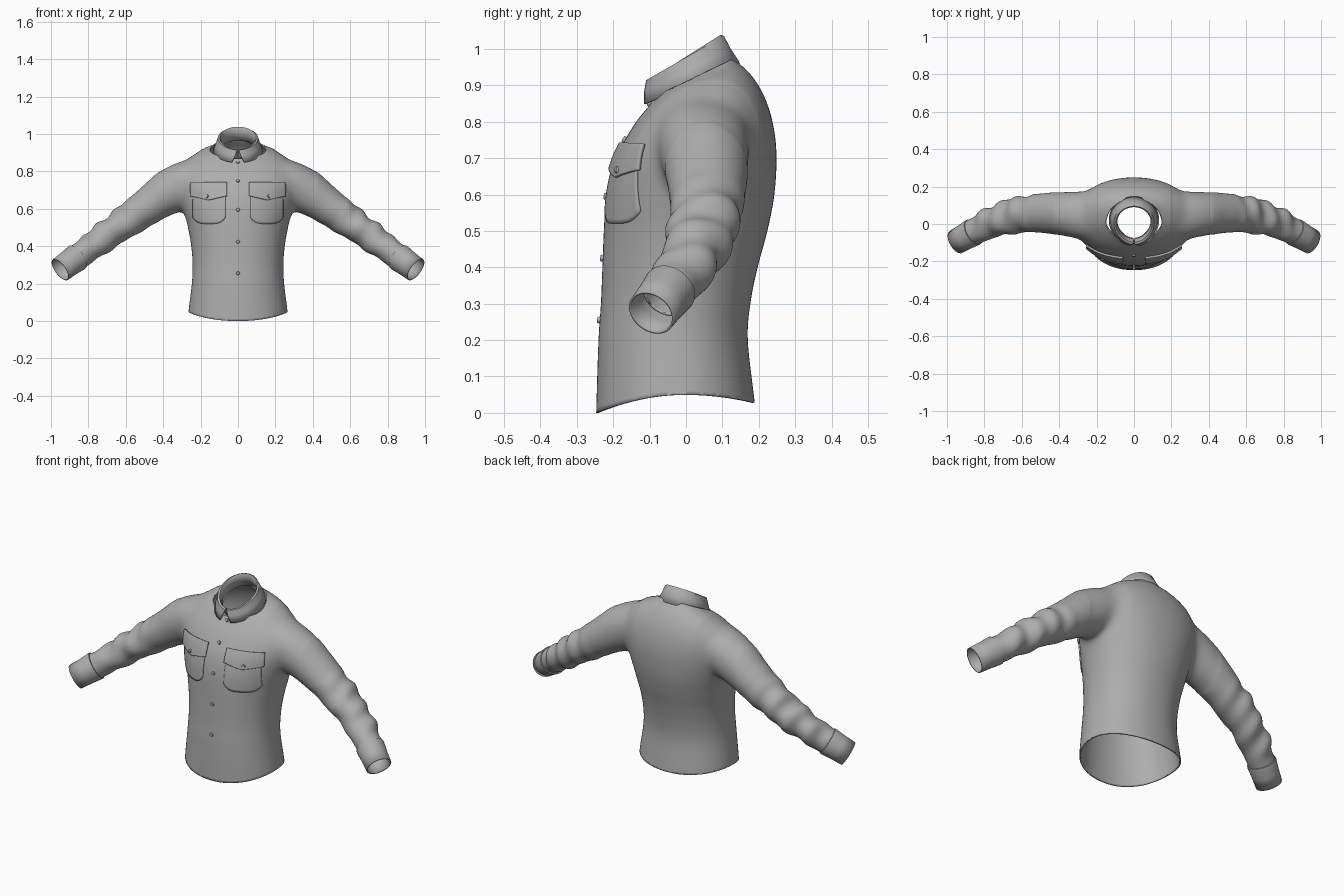
import bpy, bmesh, math
from mathutils import Vector
from mathutils.bvhtree import BVHTree

cube = bpy.data.objects.get("Cube")
if cube:
    bpy.data.objects.remove(cube)

cloth = bpy.data.materials.new("grey_cloth")
cloth.use_nodes = True
cloth.diffuse_color = (0.42, 0.42, 0.42, 1)
cloth.node_tree.nodes["Principled BSDF"].inputs["Base Color"].default_value = (0.42, 0.42, 0.42, 1)


def add_object(name, bm, thickness=0.0, offset=-1, angle=40):
    """Turn a bmesh into a smooth shaded object, optionally with cloth thickness."""
    mesh = bpy.data.meshes.new(name)
    bm.to_mesh(mesh)
    bm.free()
    mesh.materials.append(cloth)
    obj = bpy.data.objects.new(name, mesh)
    bpy.context.collection.objects.link(obj)
    if thickness:
        mod = obj.modifiers.new("thickness", 'SOLIDIFY')
        mod.thickness, mod.offset = thickness, offset
    bpy.ops.object.select_all(action='DESELECT')
    obj.select_set(True)
    bpy.context.view_layer.objects.active = obj
    bpy.ops.object.shade_smooth_by_angle(angle=math.radians(angle))
    return obj


def spline(keys, steps):
    """Smooth Catmull-Rom samples through tuples of numbers."""
    pts = [keys[0]] + list(keys) + [keys[-1]]
    out = []
    for i in range(1, len(pts) - 2):
        for s in range(steps):
            t = s / steps
            out.append([0.5 * (2 * b + (c - a) * t + (2 * a - 5 * b + 4 * c - d) * t * t
                               + (3 * b - a - 3 * c + d) * t ** 3)
                        for a, b, c, d in zip(*pts[i - 1:i + 3])])
    return out + [list(keys[-1])]


def loft(bm, rings, closed=True, caps=False):
    """Skin a list of point rings."""
    loops = [[bm.verts.new(p) for p in ring] for ring in rings]
    n = len(loops[0])
    faces = []
    for a, b in zip(loops, loops[1:]):
        for i in range(n if closed else n - 1):
            j = (i + 1) % n
            faces.append(bm.faces.new((a[i], a[j], b[j], b[i])))
    if caps:
        faces += [bm.faces.new(loops[0]), bm.faces.new(loops[-1])]
    bmesh.ops.recalc_face_normals(bm, faces=faces)


def angles(n):
    return [2 * math.pi * i / n for i in range(n)]


# Torso rings: half width, front y, front z, back y, back z, shoulder lift
TORSO = [(.27, -.25, -.06, .20, -.06, 0), (.265, -.247, .05, .189, .05, 0),
         (.247, -.241, .2, .17, .2, 0), (.243, -.234, .3, .177, .3, 0),
         (.25, -.23, .4, .197, .4, 0), (.268, -.226, .5, .224, .5, 0),
         (.295, -.219, .6, .243, .6, 0), (.32, -.197, .69, .249, .71, 0),
         (.325, -.165, .755, .238, .80, 0), (.285, -.137, .80, .215, .87, .015),
         (.21, -.113, .83, .182, .925, .025), (.14, -.097, .85, .145, .962, .02),
         (.105, -.085, .885, .115, 1.0, .01)]


def torso_ring(k):
    hw, yf, zf, yb, zb, lift = k
    ring = []
    for a in angles(64):
        c, s = math.cos(a), math.sin(a)
        x = hw * math.copysign(abs(c) ** .93, c)
        y = (yf + yb) / 2 + (yb - yf) / 2 * math.copysign(abs(s) ** .93, s)
        ring.append((x, y, zf + (zb - zf) * (s + 1) / 2 + lift * c * c))
    return ring


# Sleeve path: x, y, z, radius in depth, radius in height
SLEEVE = [(.14, .04, .79, .12, .09), (.25, .045, .752, .13, .115), (.35, .053, .70, .122, .122),
          (.45, .058, .635, .11, .105), (.55, .055, .565, .10, .091), (.66, .04, .488, .094, .082),
          (.76, .008, .415, .082, .074), (.85, -.038, .348, .071, .07), (.95, -.095, .275, .066, .066),
          (1.0, -.123, .238, .065, .065)]
END = Vector(SLEEVE[-2][:3])
AXIS = (END - Vector(SLEEVE[-3][:3])).normalized()


def tube_ring(centre, axis, ry, rz, side, count, fold=0.0):
    u = (Vector((0, 1, 0)) - axis * axis.y).normalized()
    w = axis.cross(u)
    ring = []
    for a in angles(count):
        f = fold * math.sin(72 * centre.x + 2.2 * math.sin(a + 1)) * (0.7 + 0.5 * math.cos(a - .6))
        f += fold * .6 * math.sin(41 * centre.x + 2 * a)
        p = centre + u * (ry + f) * math.cos(a) + w * (rz + f) * math.sin(a)
        ring.append((p.x * side, p.y, p.z))
    return ring


def sleeve_rings(side):
    pts = spline(SLEEVE, 8)
    rings = []
    for i, p in enumerate(pts):
        a, b = pts[max(i - 1, 0)], pts[min(i + 1, len(pts) - 1)]
        axis = (Vector(b[:3]) - Vector(a[:3])).normalized()
        envelope = max(0, 1 - abs((p[0] - .69) / .19) ** 2.5)
        rings.append(tube_ring(Vector(p[:3]), axis, p[3], p[4], side, 40, .0075 * envelope))
    return rings


# Shirt body: torso and sleeves fused into one skin
bm = bmesh.new()
loft(bm, [torso_ring(k) for k in spline(TORSO, 5)], caps=True)
for side in (1, -1):
    loft(bm, sleeve_rings(side), caps=True)
draft = add_object("shirt_draft", bm)
remesh = draft.modifiers.new("fuse", 'REMESH')
remesh.mode, remesh.voxel_size = 'VOXEL', 0.011
smooth = draft.modifiers.new("soften", 'SMOOTH')
smooth.factor, smooth.iterations = 0.5, 5
bm = bmesh.new()
bm.from_object(draft, bpy.context.evaluated_depsgraph_get())
bpy.data.objects.remove(draft)

# Soften the shoulder and armpit joins
joint = [v for v in bm.verts if .2 < abs(v.co.x) < .42 and v.co.z > .5]
for _ in range(25):
    bmesh.ops.smooth_vert(bm, verts=joint, factor=0.5, use_axis_x=True, use_axis_y=True, use_axis_z=True)


def cut(point, normal):
    bmesh.ops.bisect_plane(bm, geom=bm.verts[:] + bm.edges[:] + bm.faces[:],
                           plane_co=point, plane_no=normal, clear_outer=True)


# Open the hem, neck and wrists
cut((0, 0, .05), (0, 0, -1))
cut((0, -.09, .868), (0, -.43, .9))
for side in (1, -1):
    p = END - AXIS * .09
    cut((p.x * side, p.y, p.z), (AXIS.x * side, AXIS.y, AXIS.z))

# Curve the hem down at front and back
for v in bm.verts:
    weight = max(0, 1 - (v.co.z - .05) / .18)
    if weight > 0:
        v.co.z -= weight * (.047 * (v.co.y / .24) ** 2 if v.co.y < 0 else .022 * (v.co.y / .19) ** 2)
bmesh.ops.recalc_face_normals(bm, faces=bm.faces[:])
tree = BVHTree.FromBMesh(bm)
add_object("shirt_body", bm, .007)

# Cuffs
for side, label in ((1, "left"), (-1, "right")):
    bm = bmesh.new()
    rings = []
    for back, radius in ((.128, .070), (.126, .074), (.118, .075), (.06, .070), (0, .068)):
        rings.append(tube_ring(END - AXIS * back, AXIS, radius, radius, side, 48))
    loft(bm, rings)
    add_object(label + "_cuff", bm, .006)

# Folded collar: half width, front y, front z, back y, back z, front gap angle
COLLAR = [(.094, -.076, .865, .108, .965, .04), (.094, -.082, .895, .092, 1.025, .04),
          (.101, -.098, .915, .096, 1.037, .03), (.109, -.108, .913, .103, 1.034, .05),
          (.120, -.114, .885, .122, .998, .14), (.137, -.118, .846, .146, .962, .27)]
bm = bmesh.new()
loops = []
for hw, yf, zf, yb, zb, gap in COLLAR:
    loop = []
    for i in range(73):
        a = gap + (2 * math.pi - 2 * gap) * i / 72
        s = (1 - math.cos(a)) / 2
        taper = 1 - .12 * (1 - s) ** 2
        loop.append((hw * taper * math.sin(a), yf + (yb - yf) * s, zf + (zb - zf) * s))
    loops.append(loop)
loft(bm, loops, closed=False)
add_object("collar", bm, .004, 0, 50)


def on_chest(x, z, lift):
    """Point and normal on the chest, seen from the front."""
    hit, normal, _, _ = tree.ray_cast(Vector((x, -1, z)), Vector((0, 1, 0)))
    if hit is None:
        hit, normal, _, _ = tree.find_nearest(Vector((x, -.15, z)))
    if normal.y > 0:
        normal = -normal
    return hit + normal * lift, normal


def chest_patch(name, side, x0, x1, top, bottom, lift, thick):
    """Cloth patch that follows the chest; bottom gives its lower edge."""
    bm = bmesh.new()
    rows = []
    for j in range(17):
        row = []
        for i in range(25):
            u = i / 24
            z = top + (bottom(u) - top) * j / 16
            row.append(on_chest(side * (x0 + (x1 - x0) * u), z, lift)[0])
        rows.append(row)
    loft(bm, rows, closed=False)
    bm.normal_update()
    if sum(f.normal.y for f in bm.faces) > 0:
        bmesh.ops.reverse_faces(bm, faces=bm.faces[:])
    add_object(name, bm, thick)


def button(name, x, z, lift):
    p, normal = on_chest(x, z, lift)
    bm = bmesh.new()
    bmesh.ops.create_cone(bm, cap_ends=True, segments=20, radius1=.010, radius2=.008, depth=.008)
    turn = normal.to_track_quat('Z', 'Y')
    for v in bm.verts:
        v.co = turn @ v.co + p
    add_object(name, bm)


# Chest pockets with pointed flaps
for side, label in ((1, "left"), (-1, "right")):
    chest_patch(label + "_pocket", side, .066, .238, .72,
                lambda u: .52 + .035 * abs(2 * u - 1) ** 4, .006, .008)
    chest_patch(label + "_pocket_flap", side, .058, .248, .737,
                lambda u: .645 + .022 * abs(2 * u - 1), .013, .010)
    button(label + "_pocket_button", side * .162, .665, .015)

# Front buttons
for i, z in enumerate((.875, .75, .595, .425, .255)):
    button("front_button_%d" % (i + 1), 0, min(z, .85), .003)
